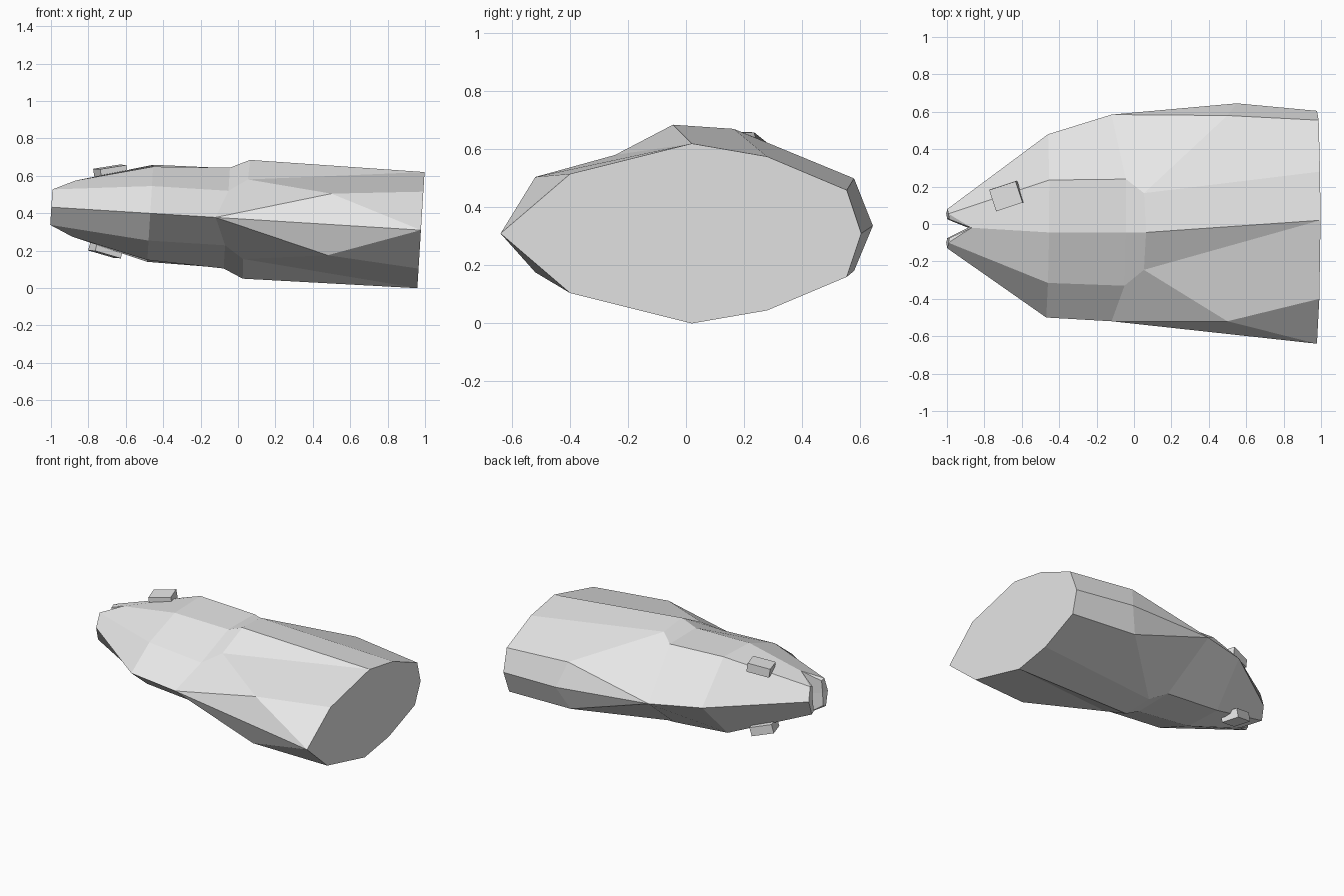
import bpy, bmesh
from mathutils import Matrix, Euler

if "Cube" in bpy.data.objects:
    bpy.data.objects.remove(bpy.data.objects["Cube"], do_unlink=True)

grey = bpy.data.materials.new("plain grey")
grey.use_nodes = True
colour = (0.8, 0.8, 0.8, 1)
grey.diffuse_color = colour
grey.node_tree.nodes["Principled BSDF"].inputs["Base Color"].default_value = colour

TILT, LIFT = 0.062, 0.37   # the whole body lies slightly nose up


def finish(name, bm):
    """Mirror the half mesh across its middle plane and place it."""
    bmesh.ops.mirror(bm, geom=bm.verts[:] + bm.edges[:] + bm.faces[:],
                     axis='Z', merge_dist=0.0005)
    bmesh.ops.recalc_face_normals(bm, faces=bm.faces[:])
    mesh = bpy.data.meshes.new(name)
    bm.to_mesh(mesh)
    bm.free()
    mesh.materials.append(grey)
    obj = bpy.data.objects.new(name, mesh)
    bpy.context.collection.objects.link(obj)
    obj.rotation_euler = (0, TILT, 0)
    obj.location.z = LIFT


# Half sections along the body: u, then (y, distance from the middle plane)
points = {
    # lips and mouth corner
    "lip_top": (-1, .08, 0), "lip_top_side": (-1, .055, .095),
    "lip_top_in": (-.995, .03, 0), "lip_top_in_side": (-.995, .025, .085),
    "lip_low": (-1, -.13, 0), "lip_low_side": (-1, -.1, .095),
    "lip_low_in": (-.995, -.08, 0), "lip_low_in_side": (-.995, -.075, .085),
    "corner": (-.88, -.02, .15), "throat": (-.88, -.02, 0),
    # cheek section
    "cheek_low": (-.47, -.5, 0), "cheek_a": (-.47, -.315, .146),
    "cheek_b": (-.47, -.045, .25), "cheek_c": (-.47, .235, .26),
    "cheek_top": (-.46, .48, 0),
    # edge behind the cheek
    "neck_low": (-.12, -.52, 0), "neck_a": (-.06, -.33, .146),
    "neck_b": (-.06, -.045, .27), "neck_c": (-.06, .24, .267),
    "neck_top": (-.12, .585, 0),
    # raised cover and shoulder
    "cover_a": (.04, -.245, .213), "cover_b": (.045, -.045, .318),
    "cover_c": (.035, .165, .303),
    "belly": (.49, -.52, .165), "shoulder": (.49, .58, .16),
    "back": (.55, .645, 0),
    # flat cut end
    "end_low": (.98, -.64, 0), "end_a": (.98, -.4, .206),
    "end_b": (.98, .02, .311), "end_c": (.98, .28, .266),
    "end_d": (.98, .555, .15), "end_top": (.98, .605, 0),
}

panels = [
    # snout
    "cheek_c cheek_b corner lip_top_side", "cheek_top cheek_c lip_top_side lip_top",
    "cheek_b cheek_a lip_low_side corner", "cheek_a cheek_low lip_low lip_low_side",
    # cover
    "neck_b cover_b cover_c neck_c", "neck_a cover_a cover_b neck_b",
    # body
    "cover_b end_b end_c cover_c", "cover_a end_b cover_b",
    "cover_c end_c end_d shoulder", "shoulder end_d end_top back",
    "neck_top neck_c cover_c shoulder", "neck_top shoulder back",
    "neck_low belly cover_a neck_a", "belly end_a end_b cover_a",
    "belly end_low end_a", "neck_low end_low belly",
    "end_low end_a end_b end_c end_d end_top",
]
# cheek strip
ring = ["low", "a", "b", "c", "top"]
for p, q in zip(ring, ring[1:]):
    panels.append(f"cheek_{p} neck_{p} neck_{q} cheek_{q}")
# lip rims and mouth lining
for jaw in ("lip_top", "lip_low"):
    panels += [f"{jaw} {jaw}_side {jaw}_in_side {jaw}_in",
               f"{jaw}_side corner {jaw}_in_side",
               f"{jaw}_in {jaw}_in_side corner throat"]

bm = bmesh.new()
verts = {name: bm.verts.new(co) for name, co in points.items()}
for panel in panels:
    bm.faces.new([verts[n] for n in panel.split()])
finish("fish_head", bm)

# Block eyes, one on each side
bm = bmesh.new()
place = (Matrix.Translation((-.695, .15, .205))
         @ Euler((0, -.21, .32)).to_matrix().to_4x4()
         @ Matrix.Diagonal((.15, .12, .06, 1)))
bmesh.ops.create_cube(bm, size=1, matrix=place)
finish("eyes", bm)
